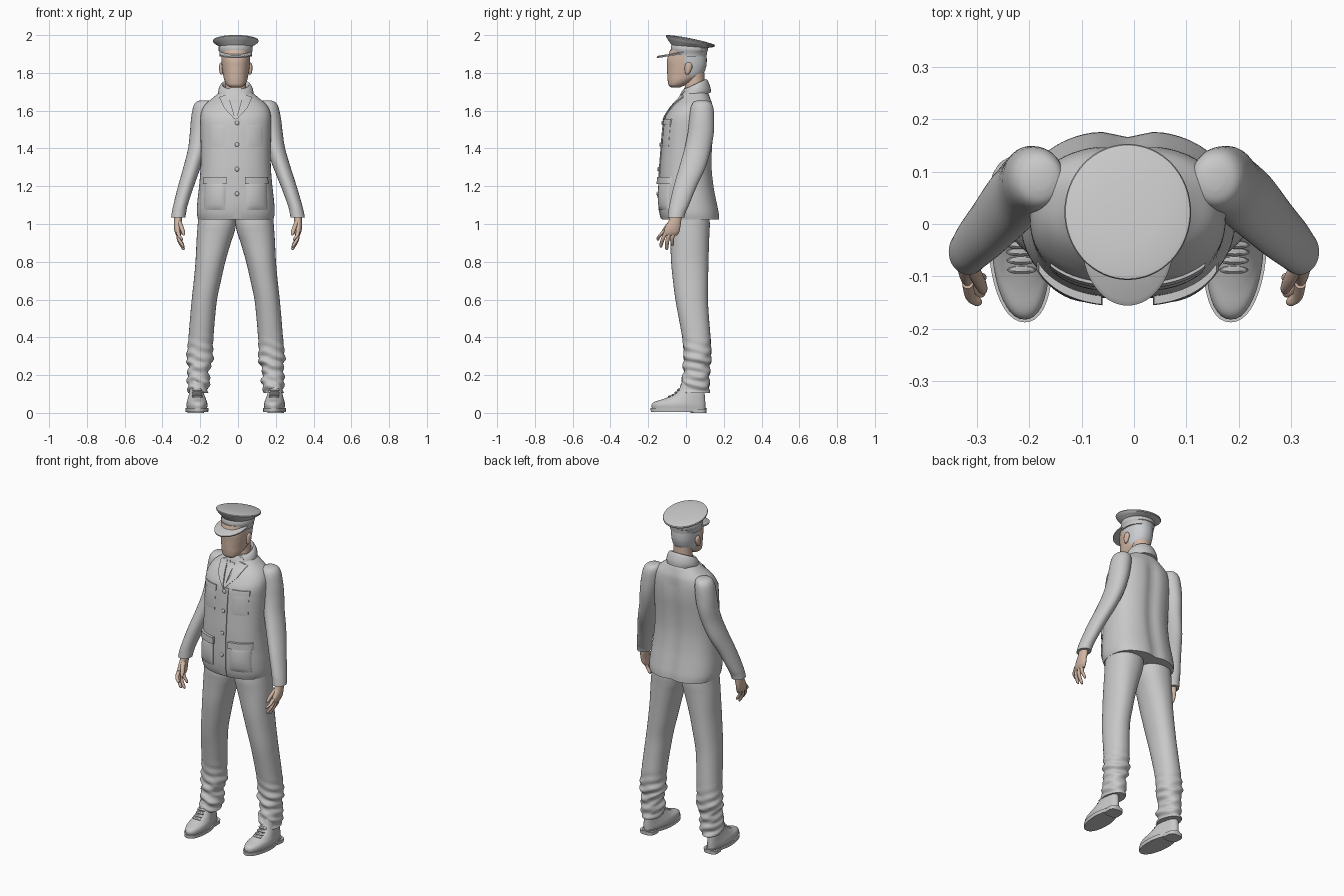
import bpy, bmesh, math
from mathutils import Vector
from mathutils.bvhtree import BVHTree

CX = -0.012  # body centre line


def material(name, r, g, b):
    m = bpy.data.materials.new(name)
    m.diffuse_color = (r, g, b, 1)
    return m


GREY = material("grey_cloth", 0.58, 0.58, 0.58)
SKIN = material("skin", 0.64, 0.47, 0.37)
HAIR = material("grey_hair", 0.60, 0.62, 0.64)


def finish(name, bm, mats, rule=None):
    bmesh.ops.recalc_face_normals(bm, faces=bm.faces)
    bm.normal_update()
    for f in bm.faces:
        f.smooth = True
        if rule:
            f.material_index = rule(f.calc_center_median())
    for e in bm.edges:
        e.smooth = len(e.link_faces) == 2 and e.calc_face_angle(0) < math.radians(42)
    me = bpy.data.meshes.new(name)
    bm.to_mesh(me)
    for m in mats:
        me.materials.append(m)
    ob = bpy.data.objects.new(name, me)
    bpy.context.collection.objects.link(ob)
    return ob


def catmull(rows, steps):
    out = []
    for i in range(len(rows) - 1):
        a, b, c, d = (rows[min(max(j, 0), len(rows) - 1)] for j in (i - 1, i, i + 1, i + 2))
        for k in range(steps):
            t = k / steps
            out.append([0.5 * (2 * q + (r - p) * t + (2 * p - 5 * q + 4 * r - s) * t * t
                               + (3 * q - p - 3 * r + s) * t ** 3) for p, q, r, s in zip(a, b, c, d)])
    return out + [list(rows[-1])]


def loft(name, rows, mats, n=40, steps=4, power=2.0, warp=None, rule=None):
    """Skin through rings (z, x, y, rx, ry, tilt)."""
    bm = bmesh.new()
    rings = []
    for z, x, y, rx, ry, tilt in catmull([tuple(r) + (0,) * (6 - len(r)) for r in rows], steps):
        ring = []
        for i in range(n):
            c, s = math.cos(math.tau * i / n), math.sin(math.tau * i / n)
            px = rx * math.copysign(abs(c) ** (2 / power), c)
            py = ry * math.copysign(abs(s) ** (2 / power), s)
            v = Vector((x + px, y + py, z + tilt * py))
            ring.append(bm.verts.new(warp(v) if warp else v))
        rings.append(ring)
    for a, b in zip(rings, rings[1:]):
        for i in range(n):
            j = (i + 1) % n
            bm.faces.new((a[i], a[j], b[j], b[i]))
    bm.faces.new(rings[0])
    bm.faces.new(rings[-1])
    return finish(name, bm, mats, rule)


def span(rows):
    """(z, half width, front y, back y) to ring rows on the centre line."""
    return [(z, CX, (f + b) / 2, w, (b - f) / 2) for z, w, f, b in rows]


# Jacket body with a hollow down the spine
def spine(v):
    if v.y > 0.08:
        k = min(1, max(0, (1.68 - v.z) / 0.1))
        v.y -= 0.014 * k * math.exp(-((v.x - CX) / 0.035) ** 2)
    return v


jacket = loft("jacket", span([
    (1.025, .200, -.128, .180), (1.06, .206, -.138, .177), (1.12, .203, -.143, .165),
    (1.20, .194, -.142, .150), (1.30, .186, -.138, .140), (1.40, .185, -.130, .142),
    (1.50, .187, -.122, .150), (1.56, .187, -.112, .151), (1.60, .180, -.090, .148),
    (1.635, .160, -.064, .142), (1.665, .125, -.036, .130), (1.695, .09, -.018, .116),
    (1.72, .07, -.010, .108)]), [GREY], n=72, power=2.4, warp=spine)
jbm = bmesh.new()
jbm.from_mesh(jacket.data)
SURF = BVHTree.FromBMesh(jbm)


def patch(name, corners, thick, bulge=0.0, n=12):
    """Cloth panel laid on the jacket front; corners are (x, z) from the centre line."""
    bm = bmesh.new()
    a, b, c, d = (Vector(p) for p in corners)
    grids = []
    for layer in (0, 1):
        grid = []
        for i in range(n + 1):
            u = i / n
            for j in range(n + 1):
                v = j / n
                p = a.lerp(b, u).lerp(d.lerp(c, u), v)
                hit = SURF.ray_cast(Vector((CX + p.x, -1, p.y)), Vector((0, 1, 0)))[0]
                y = hit.y if hit else 0.0
                off = thick + bulge * math.sin(math.pi * u) ** .5 * math.sin(math.pi * v) ** .5 if layer else -.004
                grid.append(bm.verts.new((CX + p.x, y - off, p.y)))
        grids.append(grid)
    w = n + 1
    for g in grids:
        for i in range(n):
            for j in range(n):
                bm.faces.new((g[i * w + j], g[i * w + j + 1], g[(i + 1) * w + j + 1], g[(i + 1) * w + j]))
    rim = ([i * w for i in range(n)] + [n * w + j for j in range(n)]
           + [i * w + n for i in range(n, 0, -1)] + list(range(n, 0, -1)))
    for p, q in zip(rim, rim[1:] + rim[:1]):
        bm.faces.new((grids[0][p], grids[0][q], grids[1][q], grids[1][p]))
    return finish(name, bm, [GREY])


# Front panels, pockets, lapels, tie
patch("placket", [(-.012, 1.03), (.03, 1.03), (.03, 1.555), (-.012, 1.555)], .005)
patch("tie", [(-.006, 1.56), (.006, 1.56), (.014, 1.675), (-.014, 1.675)], .006)
for s, side in ((-1, "left"), (1, "right")):
    def mir(*pts):
        return [(s * x, z) for x, z in pts]
    patch(side + "_lower_pocket", mir((.055, 1.075), (.168, 1.075), (.165, 1.225), (.055, 1.225)), .004, .012)
    patch(side + "_lower_flap", mir((.048, 1.212), (.174, 1.212), (.170, 1.250), (.050, 1.250)), .016)
    patch(side + "_chest_flap", mir((.052, 1.525), (.148, 1.525), (.148, 1.555), (.052, 1.555)), .006)
    patch(side + "_chest_pocket", mir((.056, 1.41), (.144, 1.41), (.144, 1.53), (.056, 1.53)), .001, .003)
    patch(side + "_lapel", mir((.0, 1.548), (.062, 1.615), (.088, 1.672), (.040, 1.688)), .009)
    patch(side + "_shirt_collar", mir((.006, 1.645), (.034, 1.66), (.06, 1.705), (.03, 1.712)), .006)

# Turned-down collar, higher at the nape
loft("jacket_collar", [
    (1.672, CX, .046, .088, .086, .28), (1.69, CX, .046, .094, .084, .36), (1.715, CX, .045, .090, .076, .42),
    (1.734, CX, .045, .080, .066, .46), (1.738, CX, .045, .070, .058, .46), (1.715, CX, .045, .062, .052, .4)],
    [GREY], n=48)

# Buttons
for z in (1.535, 1.42, 1.29, 1.16):
    y = SURF.ray_cast(Vector((-.005, -1, z)), Vector((0, 1, 0)))[0].y - .006
    loft("button", [(z - .011, -.005, y, .004, .003), (z - .006, -.005, y, .010, .006),
                    (z + .006, -.005, y, .010, .006), (z + .011, -.005, y, .004, .003)], [GREY], n=16)


# Head, neck and ears
def hair_rule(c):
    return 1 if c.z > 1.765 and c.y > -.008 + max(0, 1.84 - c.z) * .65 else 0


loft("head", span([
    (1.722, .026, -.078, -.035), (1.735, .046, -.092, -.005), (1.76, .060, -.097, .045),
    (1.79, .067, -.099, .088), (1.83, .073, -.100, .106), (1.87, .076, -.100, .110),
    (1.92, .076, -.085, .106)]), [SKIN, HAIR], n=64, steps=6, power=2.2, rule=hair_rule)
loft("neck", [(1.66, CX, .045, .06, .06), (1.74, CX, .047, .054, .052), (1.80, CX, .045, .054, .052)], [SKIN])

# Peaked cap
loft("cap_crown", [
    (1.888, CX, .016, .085, .093), (1.912, CX, .017, .087, .095), (1.916, CX, .017, .090, .098, -.02),
    (1.936, CX, .019, .090, .099, -.06), (1.940, CX, .019, .088, .096, -.08), (1.953, CX, .021, .106, .114, -.16),
    (1.964, CX, .023, .119, .128, -.20), (1.969, CX, .023, .121, .130, -.20), (1.974, CX, .023, .119, .128, -.20),
    (1.977, CX, .023, .110, .118, -.20), (1.982, CX, .023, .06, .065, -.20), (1.983, CX, .023, .01, .01, -.20)],
    [GREY], n=64, steps=1)
loft("cap_visor", [(1.896, CX, -.040, .086, .114, .16), (1.903, CX, -.040, .087, .116, .16),
                   (1.908, CX, -.038, .082, .108, .16)], [GREY], n=56, steps=1)


# Trouser creases, strongest at the ankles
def crumple(v):
    k = min(1, max(0, (.42 - v.z) / .15))
    v.x += .005 * k * math.sin(v.z * 130 + v.y * 30)
    v.y += .005 * k * math.sin(v.z * 110 + v.x * 45)
    return v


def shoe_warp(s):
    def warp(v):
        x = v.x - CX - s * .208
        x *= 1 - .2 * max(0, min(1, (v.y + .03) / .08))
        return Vector((CX + s * (.208 + .06 * v.y) + x, v.y, v.z))
    return warp


LEG = [(1.07, .098, .098, .022, .100), (1.0, .100, .101, .020, .106), (.95, .107, .098, .020, .104),
       (.9, .117, .091, .020, .102), (.8, .134, .079, .020, .099), (.7, .150, .072, .024, .093),
       (.6, .166, .067, .030, .086), (.5, .176, .066, .042, .080), (.4, .184, .066, .055, .075),
       (.33, .189, .068, .060, .072), (.28, .190, .071, .060, .071), (.25, .192, .060, .056, .070),
       (.21, .199, .056, .055, .069), (.17, .196, .061, .050, .073), (.13, .199, .054, .048, .076),
       (.105, .200, .052, .050, .072)]
ARM = [(1.655, .165, .018, .085, .020), (1.645, .168, .042, .085, .045), (1.615, .174, .053, .085, .060),
       (1.55, .183, .056, .083, .066), (1.48, .193, .053, .078, .069), (1.40, .207, .050, .062, .070),
       (1.30, .238, .046, .034, .070), (1.20, .272, .042, -.004, .061), (1.10, .303, .038, -.036, .052),
       (1.06, .312, .038, -.048, .046), (1.035, .316, .038, -.053, .044)]
SHOE = [(.024, -.180, .102, .053), (.042, -.182, .102, .055), (.058, -.168, .102, .053), (.073, -.122, .101, .049),
        (.098, -.066, .099, .044), (.13, -.034, .092, .040), (.17, -.02, .088, .038)]
FINGERS = [("index", -.112, -.152, .912, .296), ("middle", -.098, -.136, .876, .290),
           ("ring", -.080, -.106, .862, .288), ("little", -.060, -.076, .884, .292)]

for s, side in ((-1, "left"), (1, "right")):
    # Ear
    ex = CX + s * .076
    loft(side + "_ear", [(1.792, ex, .006, .004, .006), (1.802, ex, .008, .010, .013), (1.828, ex, .013, .012, .020),
                         (1.848, ex, .014, .010, .016), (1.855, ex, .014, .004, .007)], [SKIN], n=20)
    # Trouser leg
    loft(side + "_trouser_leg", [(z, CX + s * x, y, rx, ry) for z, x, rx, y, ry in LEG],
         [GREY], n=48, steps=6, power=2.2, warp=crumple)
    # Sleeve; the offset from the body fades towards the wrist
    loft(side + "_sleeve", [(z, s * x + CX * (z - 1.03) / .6, y, rx, ry) for z, x, rx, y, ry in ARM], [GREY])
    # Palm, fingers and thumb
    loft(side + "_palm", [(1.06, s * .316, -.053, .022, .030), (1.02, s * .318, -.058, .021, .033),
                          (.985, s * .320, -.070, .019, .040), (.955, s * .317, -.080, .017, .043),
                          (.938, s * .313, -.086, .012, .036)], [SKIN], n=28)
    for name, y0, y1, z1, x1 in FINGERS:
        ym = (y0 + y1) / 2 - .005
        loft(side + "_" + name + "_finger", [
            (.968, s * .318, y0, .011, .012), ((.968 + z1) / 2, s * .313, ym, .010, .011),
            (z1 + .012, s * (x1 + .004), y1 + .004, .009, .009), (z1, s * x1, y1 + .004, .004, .004)], [SKIN], n=14)
    loft(side + "_thumb", [(1.015, s * .312, -.078, .012, .014), (.985, s * .300, -.102, .012, .014),
                           (.955, s * .290, -.122, .010, .011), (.94, s * .288, -.130, .004, .004)], [SKIN], n=14)
    # Shoe upper, sole, heel and laces
    fx = CX + s * .208
    loft(side + "_shoe", [(z, fx, (f + b) / 2, w, (b - f) / 2) for z, f, b, w in SHOE],
         [GREY], power=2.2, warp=shoe_warp(s))
    loft(side + "_sole", [(.006, fx, -.039, .059, .147), (.026, fx, -.039, .061, .149)],
         [GREY], steps=1, power=2.2, warp=shoe_warp(s))
    loft(side + "_heel", [(0, fx, .066, .055, .042), (.02, fx, .066, .057, .043)],
         [GREY], steps=1, power=3, warp=shoe_warp(s))
    for y, z in ((-.088, .086), (-.070, .095), (-.054, .107), (-.040, .122)):
        loft(side + "_lace", [(z - .006, fx + s * .06 * y, y, .022, .006), (z, fx + s * .06 * y, y, .028, .008),
                              (z + .006, fx + s * .06 * y, y + .002, .022, .005)], [GREY], n=16, steps=2)
